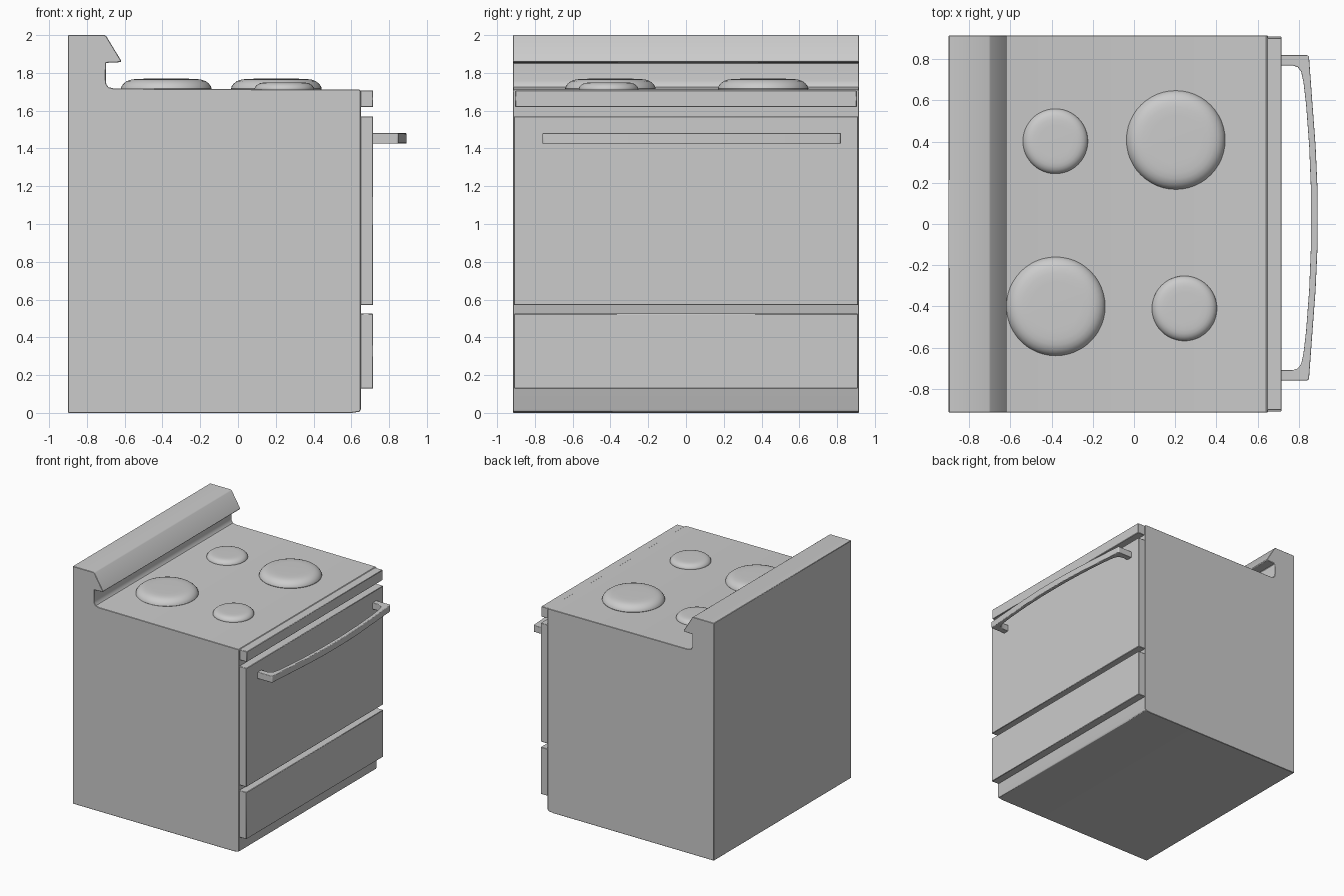
import bpy, bmesh, math

if "Cube" in bpy.data.objects:
    bpy.data.objects.remove(bpy.data.objects["Cube"])


def finish(name, bm, bevel=0, segments=2):
    bmesh.ops.recalc_face_normals(bm, faces=bm.faces)
    mesh = bpy.data.meshes.new(name)
    bm.to_mesh(mesh)
    bm.free()
    ob = bpy.data.objects.new(name, mesh)
    bpy.context.collection.objects.link(ob)
    bpy.ops.object.select_all(action='DESELECT')
    ob.select_set(True)
    bpy.context.view_layer.objects.active = ob
    if bevel:
        mod = ob.modifiers.new("Bevel", 'BEVEL')
        mod.width, mod.segments = bevel, segments
        mod.limit_method, mod.angle_limit = 'ANGLE', math.radians(40)
    bpy.ops.object.shade_smooth_by_angle(angle=math.radians(35))
    return ob


def prism(name, profile, lo, hi, axis, bevel=0, segments=2):
    """Extrude a 2D profile along y (profile is x,z) or z (profile is x,y)."""
    bm = bmesh.new()
    place = (lambda a, b, t: (a, t, b)) if axis == 'Y' else (lambda a, b, t: (a, b, t))
    rings = [[bm.verts.new(place(a, b, t)) for a, b in profile] for t in (lo, hi)]
    bm.faces.new(rings[0])
    bm.faces.new(rings[1])
    n = len(profile)
    for i in range(n):
        j = (i + 1) % n
        bm.faces.new((rings[0][i], rings[0][j], rings[1][j], rings[1][i]))
    return finish(name, bm, bevel, segments)


def burner(name, x, y, radius, height, sides=48):
    """Lathe a flat-topped dome with rounded shoulders."""
    base = 1.712
    shape = [(0.985, -0.1), (1, 0.08), (0.985, 0.3), (0.94, 0.55), (0.87, 0.78),
             (0.78, 0.91), (0.67, 0.98), (0.5, 1)]
    bm = bmesh.new()
    rings = [[bm.verts.new((x + r * radius * math.cos(2 * math.pi * k / sides),
                            y + r * radius * math.sin(2 * math.pi * k / sides),
                            base + h * height)) for k in range(sides)] for r, h in shape]
    for a, b in zip(rings, rings[1:]):
        for k in range(sides):
            j = (k + 1) % sides
            bm.faces.new((a[k], a[j], b[j], b[k]))
    bm.faces.new(rings[-1])
    bm.faces.new(rings[0])
    return finish(name, bm)


# Cabinet, cooktop and overhanging back panel as one side profile
body = [(-0.9, 0), (0.6, 0), (0.643, 0.006), (0.65, 0.018), (0.65, 1.705), (0.642, 1.711),
        (-0.655, 1.717), (-0.685, 1.724), (-0.697, 1.74), (-0.70, 1.76), (-0.70, 1.853),
        (-0.62, 1.857), (-0.617, 1.862), (-0.697, 1.994), (-0.706, 2), (-0.9, 2)]
prism("cabinet", body, -0.915, 0.915, 'Y', 0.003, 1)

# Front panels
for name, z0, z1, half in (("control_strip", 1.62, 1.707, 0.904),
                           ("oven_door", 0.57, 1.57, 0.911),
                           ("drawer_front", 0.13, 0.525, 0.911)):
    prism(name, [(0.64, z0), (0.716, z0), (0.716, z1), (0.64, z1)], -half, half, 'Y', 0.003, 1)

# Bowed door handle: outer arc and inner arc, mirrored about its middle
mid = 0.03
outer = [(0.71, 0.79), (0.843, 0.79), (0.85, 0.783), (0.867, 0.55), (0.882, 0.35),
         (0.891, 0.15), (0.892, 0)]
inner = [(0.860, 0), (0.859, 0.15), (0.851, 0.35), (0.836, 0.55), (0.823, 0.66), (0.812, 0.71),
         (0.795, 0.732), (0.77, 0.74), (0.71, 0.74)]
upper = outer + inner[1:-1]
half_out = [(x, mid + y) for x, y in outer]
half_in = [(x, mid + y) for x, y in inner]
flip = lambda pts: [(x, 2 * mid - y) for x, y in reversed(pts)]
loop = half_out + flip(half_out)[1:] + flip(half_in) + half_in[1:]
prism("door_handle", loop, 1.425, 1.481, 'Z', 0.008, 3)

# Burners: two large, two small
for name, x, y, r, h in (("burner_front_large", 0.203, 0.408, 0.24, 0.057),
                         ("burner_back_large", -0.38, -0.4, 0.24, 0.057),
                         ("burner_back_small", -0.382, 0.402, 0.158, 0.038),
                         ("burner_front_small", 0.245, -0.41, 0.158, 0.038)):
    burner(name, x, y, r, h)
